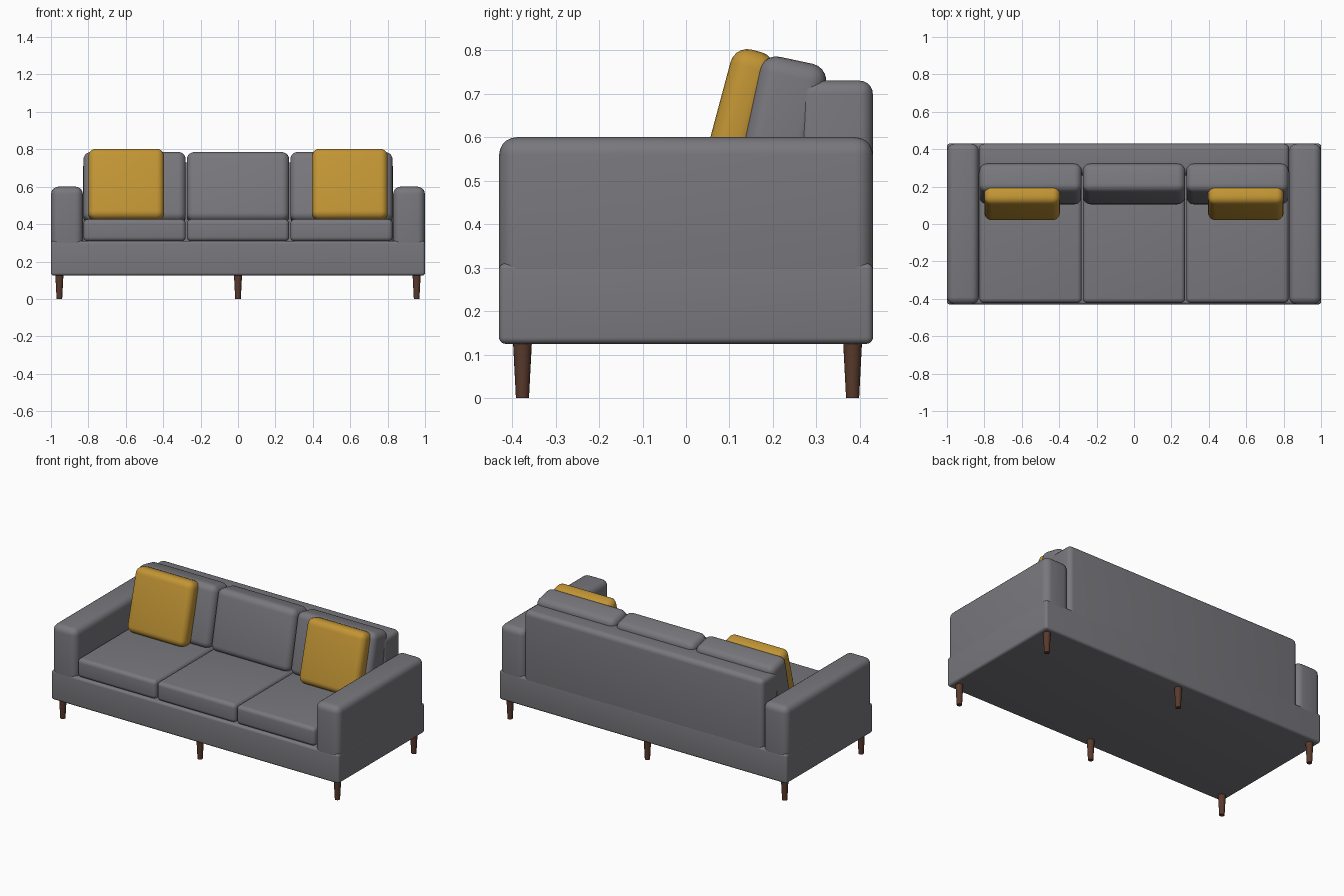
import bpy
import bmesh
from math import radians
from mathutils import Matrix

if "Cube" in bpy.data.objects:
    bpy.data.objects.remove(bpy.data.objects["Cube"], do_unlink=True)


def make_material(name, rgb):
    mat = bpy.data.materials.new(name)
    mat.use_nodes = True
    mat.diffuse_color = (*rgb, 1)
    mat.node_tree.nodes["Principled BSDF"].inputs["Base Color"].default_value = (*rgb, 1)
    return mat


grey = make_material("grey fabric", (0.19, 0.187, 0.205))
mustard = make_material("mustard fabric", (0.54, 0.30, 0.035))
walnut = make_material("walnut wood", (0.10, 0.042, 0.025))


def finish(name, bm, mat, location, tilt=0):
    mesh = bpy.data.meshes.new(name)
    bm.to_mesh(mesh)
    bm.free()
    mesh.materials.append(mat)
    obj = bpy.data.objects.new(name, mesh)
    bpy.context.collection.objects.link(obj)
    obj.location = location
    obj.rotation_euler.x = -radians(tilt)
    bpy.ops.object.select_all(action="DESELECT")
    obj.select_set(True)
    bpy.context.view_layer.objects.active = obj
    bpy.ops.object.shade_smooth_by_angle(angle=radians(35))
    return obj


def soft_box(name, size, location, radius, mat=grey, tilt=0):
    """Box with rounded edges, leaning back by tilt degrees."""
    bm = bmesh.new()
    bmesh.ops.create_cube(bm, size=1, matrix=Matrix.Diagonal((*size, 1)))
    bmesh.ops.bevel(bm, geom=bm.edges[:], offset=radius, segments=5,
                    profile=0.5, affect="EDGES", clamp_overlap=True)
    return finish(name, bm, mat, location, tilt)


def leg(name, x, y):
    height = 0.135
    bm = bmesh.new()
    bmesh.ops.create_cone(bm, cap_ends=True, segments=20, radius1=0.015,
                          radius2=0.022, depth=height)
    finish(name, bm, walnut, (x, y, height / 2))


# Frame: base and backrest
soft_box("base", (2, 0.86, 0.185), (0, 0, 0.2175), 0.015)
soft_box("backrest", (1.66, 0.17, 0.53), (0, 0.3445, 0.465), 0.03)

# Arms, scatter cushions and outer legs on both sides
for side, sign in (("left", 1), ("right", -1)):
    soft_box(side + "_arm", (0.17, 0.859, 0.4), (sign * 0.9145, 0, 0.4), 0.04)
    soft_box(side + "_scatter_cushion", (0.405, 0.103, 0.39),
             (sign * 0.598, 0.112, 0.61), 0.04, mustard, 15)

# Seat and back cushions
for i, place in enumerate(("right", "middle", "left")):
    x = (i - 1) * 0.553
    soft_box(place + "_seat_cushion", (0.547, 0.69, 0.118), (x, -0.077, 0.367), 0.024)
    soft_box(place + "_back_cushion", (0.547, 0.157, 0.378),
             (x, 0.214, 0.592), 0.04, tilt=12)

# Tapered legs
for row, y in (("front", -0.376), ("back", 0.383)):
    for place, x in (("right", -0.955), ("middle", 0), ("left", 0.955)):
        leg(f"{row}_{place}_leg", x, y)
